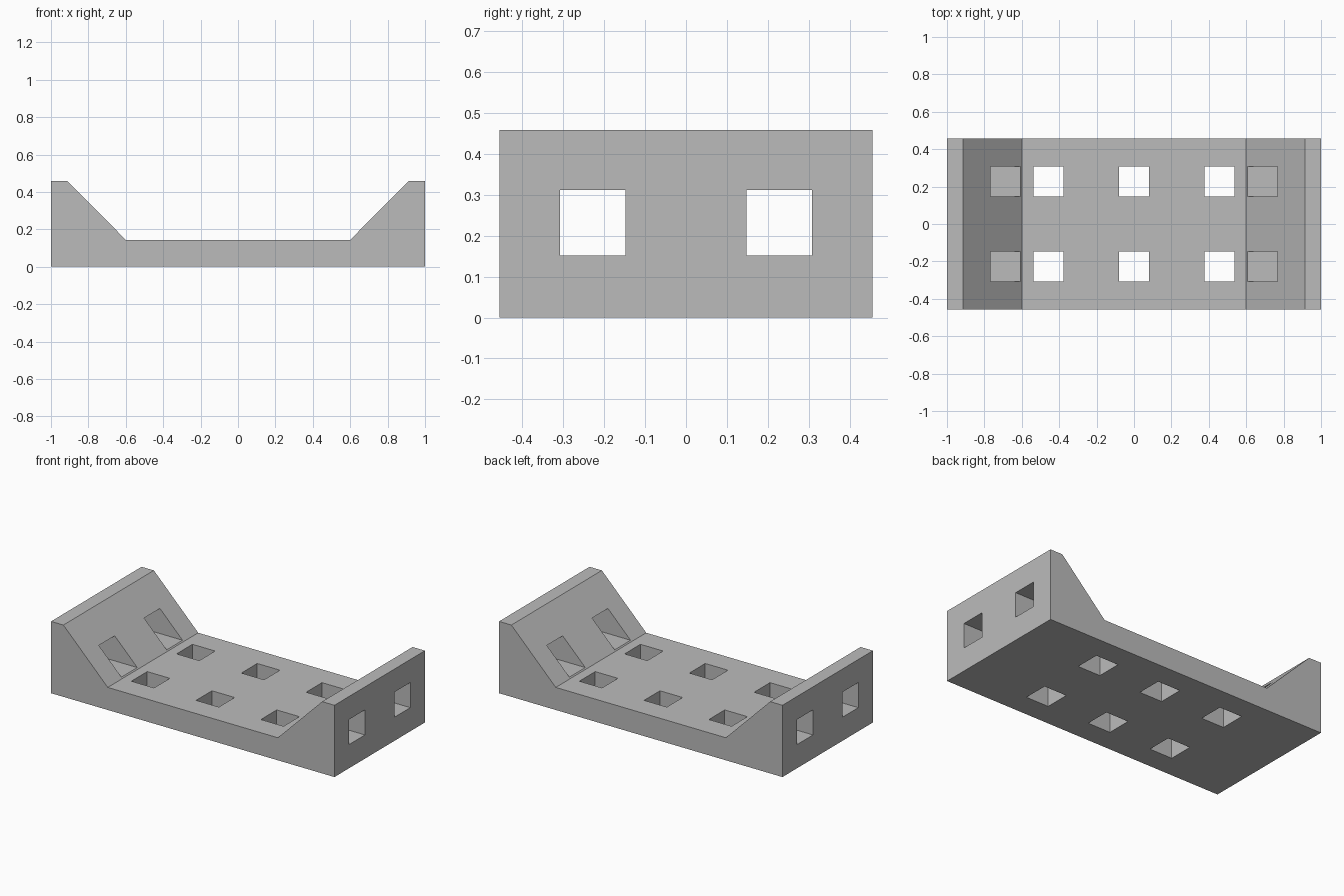
import bpy
import bmesh
from mathutils import Matrix

if "Cube" in bpy.data.objects:
    bpy.data.objects.remove(bpy.data.objects["Cube"], do_unlink=True)

HALF_DEPTH = 0.456
HOLE = 0.16
HOLE_Y = 0.228


def make_object(name, bm):
    bmesh.ops.recalc_face_normals(bm, faces=bm.faces)
    mesh = bpy.data.meshes.new(name)
    bm.to_mesh(mesh)
    bm.free()
    obj = bpy.data.objects.new(name, mesh)
    bpy.context.collection.objects.link(obj)
    return obj


def add_box(bm, center, size):
    matrix = Matrix.Translation(center) @ Matrix.Diagonal((*size, 1))
    bmesh.ops.create_cube(bm, size=1, matrix=matrix)


# Single matte grey
grey = bpy.data.materials.new("grey")
grey.use_nodes = True
colour = (0.5, 0.5, 0.5, 1)
grey.diffuse_color = colour
grey.node_tree.nodes["Principled BSDF"].inputs["Base Color"].default_value = colour

# Cradle body: mirrored profile extruded along the depth
right_half = [(1, 0), (1, 0.458), (0.913, 0.458), (0.6, 0.144)]
profile = right_half + [(-x, z) for x, z in reversed(right_half)]
bm = bmesh.new()
face = bm.faces.new([bm.verts.new((x, -HALF_DEPTH, z)) for x, z in profile])
extruded = bmesh.ops.extrude_face_region(bm, geom=[face])["geom"]
bmesh.ops.translate(bm, vec=(0, 2 * HALF_DEPTH, 0),
                    verts=[v for v in extruded if isinstance(v, bmesh.types.BMVert)])
cradle = make_object("cradle_body", bm)
cradle.data.materials.append(grey)

# Square holes: six through the floor, two through each end wall
bm = bmesh.new()
for y in (-HOLE_Y, HOLE_Y):
    for x in (-0.457, 0, 0.457):
        add_box(bm, (x, y, 0.05), (HOLE, HOLE, 0.3))
    for x in (-0.8, 0.8):
        add_box(bm, (x, y, 0.231), (0.5, HOLE, HOLE))
cutter = make_object("hole_cutter", bm)
cutter.hide_render = True

cut = cradle.modifiers.new("holes", "BOOLEAN")
cut.operation = "DIFFERENCE"
cut.solver = "EXACT"
cut.object = cutter
bpy.context.view_layer.objects.active = cradle
cradle.select_set(True)
bpy.ops.object.modifier_apply(modifier=cut.name)
bpy.data.objects.remove(cutter, do_unlink=True)
